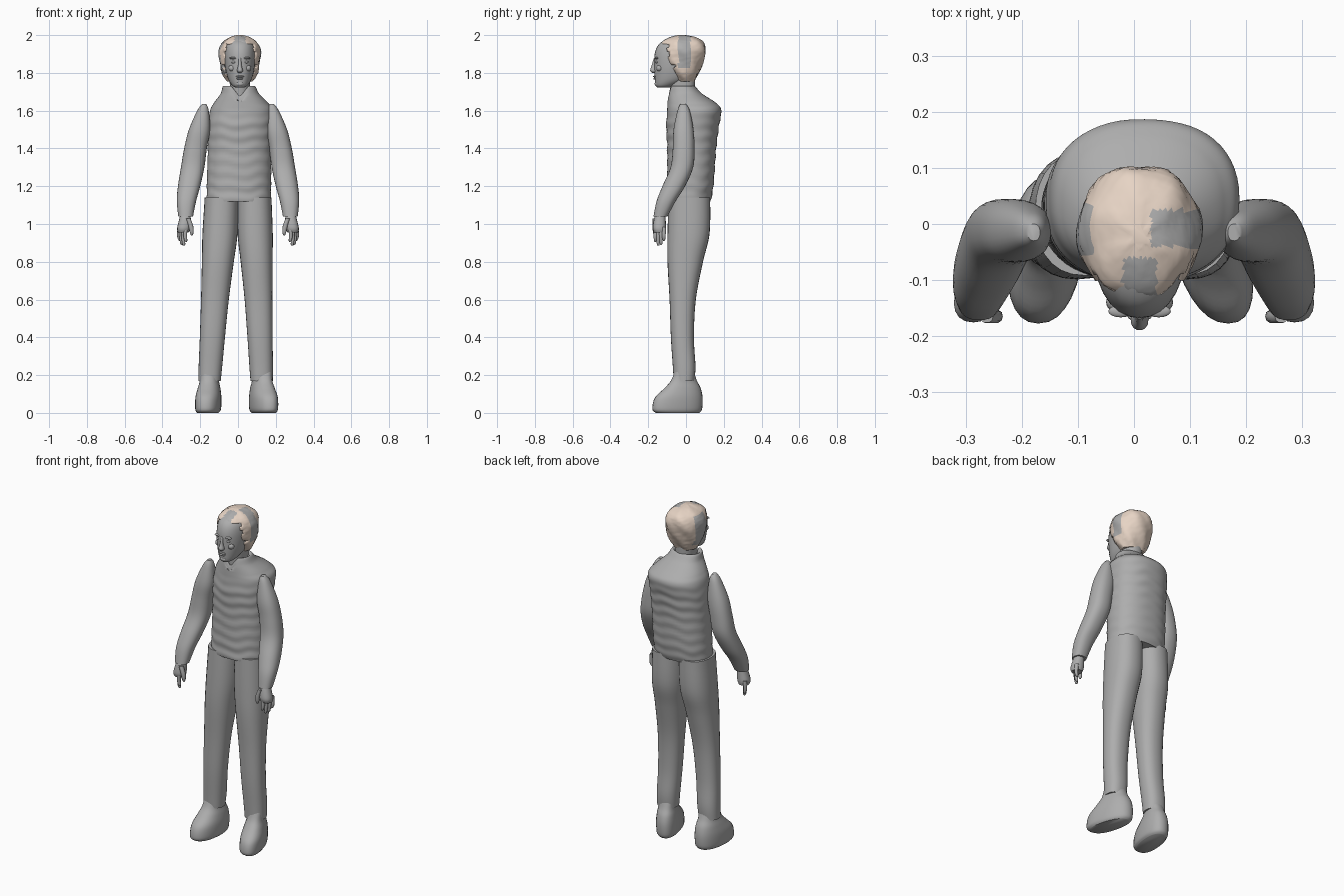
import bpy, bmesh, math, random
from mathutils import Vector

random.seed(4)
if "Cube" in bpy.data.objects:
    bpy.data.objects.remove(bpy.data.objects["Cube"], do_unlink=True)


def material(name, colour):
    mat = bpy.data.materials.new(name)
    mat.use_nodes = True
    mat.diffuse_color = colour
    mat.node_tree.nodes["Principled BSDF"].inputs["Base Color"].default_value = colour
    return mat


GREY = material("plain_grey", (0.42, 0.42, 0.42, 1))
BLOND = material("pale_blond", (0.86, 0.71, 0.6, 1))


def spline(a, b, c, d, t):
    """Smooth blend from b to c, with a and d as neighbours."""
    return [q + t / 2 * (r - p + t * (2 * p - 5 * q + 4 * r - s + t * (3 * (q - r) + s - p)))
            for p, q, r, s in zip(a, b, c, d)]


def finish(name, bm, angle=50):
    bmesh.ops.recalc_face_normals(bm, faces=bm.faces)
    mesh = bpy.data.meshes.new(name)
    bm.to_mesh(mesh)
    bm.free()
    obj = bpy.data.objects.new(name, mesh)
    bpy.context.collection.objects.link(obj)
    mesh.materials.append(GREY)
    bpy.ops.object.select_all(action='DESELECT')
    obj.select_set(True)
    bpy.context.view_layer.objects.active = obj
    bpy.ops.object.shade_smooth_by_angle(angle=math.radians(angle))
    return obj


def loft(name, rings, steps=5, sides=28, power=2.3, warp=None, keep=None):
    """Skin over rings given as (z, x low, x high, y low, y high)."""
    path = []
    last = len(rings) - 1
    for i in range(last):
        near = rings[max(i - 1, 0)], rings[i], rings[i + 1], rings[min(i + 2, last)]
        path += [spline(*near, k / steps) for k in range(steps)]
    path.append(rings[-1])
    bm = bmesh.new()
    loops = []
    for z, x0, x1, y0, y1 in path:
        loop = []
        for k in range(sides):
            a = math.tau * k / sides
            c, s = math.cos(a), math.sin(a)
            c = math.copysign(abs(c) ** (2 / power), c)
            s = math.copysign(abs(s) ** (2 / power), s)
            p = Vector(((x0 + x1 + c * (x1 - x0)) / 2, (y0 + y1 + s * (y1 - y0)) / 2, z))
            loop.append(bm.verts.new(warp(p, a) if warp else p))
        loops.append(loop)
    for low, high in zip(loops, loops[1:]):
        for k in range(sides):
            j = (k + 1) % sides
            bm.faces.new((low[k], low[j], high[j], high[k]))
    bm.faces.new(loops[0])
    bm.faces.new(loops[-1])
    if keep:
        bad = [f for f in bm.faces if not keep(f.calc_center_median())]
        bmesh.ops.delete(bm, geom=bad, context='FACES')
    return finish(name, bm)


def blob(name, centre, size):
    bm = bmesh.new()
    bmesh.ops.create_uvsphere(bm, u_segments=16, v_segments=10, radius=1)
    bmesh.ops.scale(bm, vec=size, verts=bm.verts)
    bmesh.ops.translate(bm, vec=centre, verts=bm.verts)
    return finish(name, bm)


# Quilted vest with a notched collar
def quilt(p, a):
    fade = min(1, max(0, (1.62 - p.z) / 0.1))
    wave = math.sin(p.z * 95 + 0.9 * math.sin(3 * a) + 0.6 * math.sin(7 * a + p.z * 9))
    grow = 1 + 0.017 * fade * wave
    p.x = 0.01 + (p.x - 0.01) * (1 + (grow - 1) * 0.4)
    p.y = 0.03 + (p.y - 0.03) * grow
    if p.z > 1.65 and p.y < 0:
        p.z -= 1.3 * max(0, 0.045 - abs(p.x - 0.01)) * min(1, (p.z - 1.65) / 0.05)
    return p


loft("vest", [(1.12, -.165, .172, -.1, .13), (1.2, -.165, .175, -.1, .145),
              (1.4, -.16, .178, -.1, .16), (1.52, -.158, .184, -.105, .175),
              (1.6, -.148, .187, -.1, .187), (1.64, -.128, .16, -.098, .16),
              (1.69, -.092, .112, -.095, .085), (1.73, -.078, .09, -.085, .045),
              (1.71, -.05, .07, -.07, .03)], steps=14, sides=56, warp=quilt)

LEG = [(.17, .066, .184, -.065, .045), (.25, .06, .185, -.07, .05),
       (.4, .05, .183, -.08, .042), (.6, .035, .182, -.087, .052),
       (.8, .014, .183, -.098, .09), (.95, -.002, .184, -.098, .125),
       (1.14, -.002, .177, -.092, .128)]
SHOE = [(0, .07, .18, -.16, .07), (.02, .058, .19, -.178, .085),
        (.08, .058, .192, -.165, .088), (.13, .066, .184, -.115, .078),
        (.17, .075, .175, -.08, .058), (.22, .076, .174, -.06, .04)]
ARM = [(1.635, .168, .19, -.03, 0), (1.6, .155, .216, -.045, .02),
       (1.5, .148, .26, -.066, .04), (1.4, .165, .285, -.07, .045),
       (1.3, .178, .302, -.082, .038), (1.2, .2, .318, -.125, -.005),
       (1.12, .222, .324, -.156, -.055), (1.04, .238, .316, -.172, -.098)]
PALM = [(1.07, .255, .302, -.155, -.11), (1.03, .25, .31, -.168, -.108),
        (.98, .252, .322, -.176, -.106), (.955, .262, .318, -.168, -.11)]

for side, label in ((1, "left"), (-1, "right")):
    # The right foot stands a little wider and turns out less
    def place(p, a, turn=0):
        spread = 0 if side > 0 else 0.03 * max(0, 1 - p.z / 1.1)
        return Vector((side * (p.x + spread - turn * p.y), p.y, p.z))

    def shoe_place(p, a):
        return place(p, a, 0.25 if side > 0 else 0.1)

    def arm_place(p, a):
        return Vector((side * p.x, p.y, p.z))

    loft(label + "_trouser_leg", LEG, warp=place)
    loft(label + "_shoe", SHOE, warp=shoe_place)
    loft(label + "_sleeve", ARM, warp=arm_place)
    loft(label + "_palm", PALM, warp=arm_place, sides=16)
    # Fingers hang in a slanted row, with the thumb in front
    for i, tip in enumerate((.905, .885, .89, .91)):
        x, y = .276 + .011 * i, -.162 + .015 * i
        finger = [(z, x + s - r, x + s + r, y - r, y + r)
                  for z, s, r in ((.985, 0, .011), (.94, .004, .01),
                                  (tip + .008, 0, .008), (tip, -.002, .003))]
        loft(f"{label}_finger_{i + 1}", finger, steps=3, sides=10, warp=arm_place)
    thumb = [(z, x - r, x + r, -.165 - r, -.165 + r)
             for z, x, r in ((1.03, .264, .012), (.99, .25, .013),
                             (.955, .245, .01), (.94, .245, .004))]
    loft(label + "_thumb", thumb, steps=3, sides=10, warp=arm_place)

# Neck and head
loft("neck", [(1.6, -.045, .065, -.08, .045), (1.68, -.042, .062, -.082, .045),
              (1.78, -.045, .065, -.09, .05)])
loft("head", [(1.722, -.012, .032, -.15, -.09), (1.735, -.032, .052, -.161, -.05),
              (1.77, -.053, .073, -.165, .02), (1.83, -.068, .088, -.168, .06),
              (1.9, -.073, .093, -.166, .085), (1.95, -.066, .086, -.145, .082),
              (1.98, -.042, .062, -.1, .05), (1.99, -.01, .03, -.05, 0)], power=2.1)

# Face details
loft("nose", [(1.8, .002, .018, -.178, -.155), (1.812, -.006, .026, -.19, -.15),
              (1.84, .001, .019, -.182, -.15), (1.88, .003, .017, -.17, -.15)], sides=14)
blob("upper_lip", (.01, -.165, 1.781), (.022, .009, .005))
blob("lower_lip", (.01, -.164, 1.77), (.018, .009, .006))
blob("chin", (.01, -.152, 1.742), (.022, .014, .014))
for s, label in ((1, "left"), (-1, "right")):
    blob(label + "_eye", (.01 + s * .032, -.154, 1.857), (.013, .01, .007))
    blob(label + "_brow", (.01 + s * .034, -.156, 1.878), (.022, .011, .006))
    blob(label + "_cheek", (.01 + s * .04, -.14, 1.825), (.02, .018, .018))


# Hair shell, open at the face
def tousle(p, a):
    lump = 0.003 * math.sin(6 * a + p.z * 40) + random.uniform(-0.0015, 0.0015)
    return p + lump * Vector((math.cos(a), math.sin(a), 0))


def off_face(c):
    if c.z > 1.955:
        return True
    edge = -.095 if c.z > 1.84 else -.06
    return c.y > edge + 0.008 * math.sin(c.z * 120)


hair = loft("hair", [(1.755, -.055, .075, -.05, .045), (1.8, -.085, .105, -.085, .068),
                     (1.86, -.098, .116, -.115, .092), (1.92, -.1, .119, -.135, .105),
                     (1.965, -.078, .096, -.125, .09), (1.99, -.04, .06, -.08, .045),
                     (2, -.005, .025, -.04, -.005)], steps=7, sides=56, power=2.1,
            warp=tousle, keep=off_face)
hair.data.materials.append(BLOND)
for f in hair.data.polygons:
    x, y, z = f.center
    left_band = x > .03 and -.04 < y < .025 and z > 1.825
    right_patch = x < -.06 and -.06 < y < .035 and 1.79 < z < 1.965
    front_patch = abs(x - .01) < .03 and -.13 < y < -.06 and z > 1.95
    f.material_index = 0 if left_band or right_patch or front_patch else 1
shell = hair.modifiers.new("thickness", 'SOLIDIFY')
shell.thickness = 0.02
shell.offset = -1
